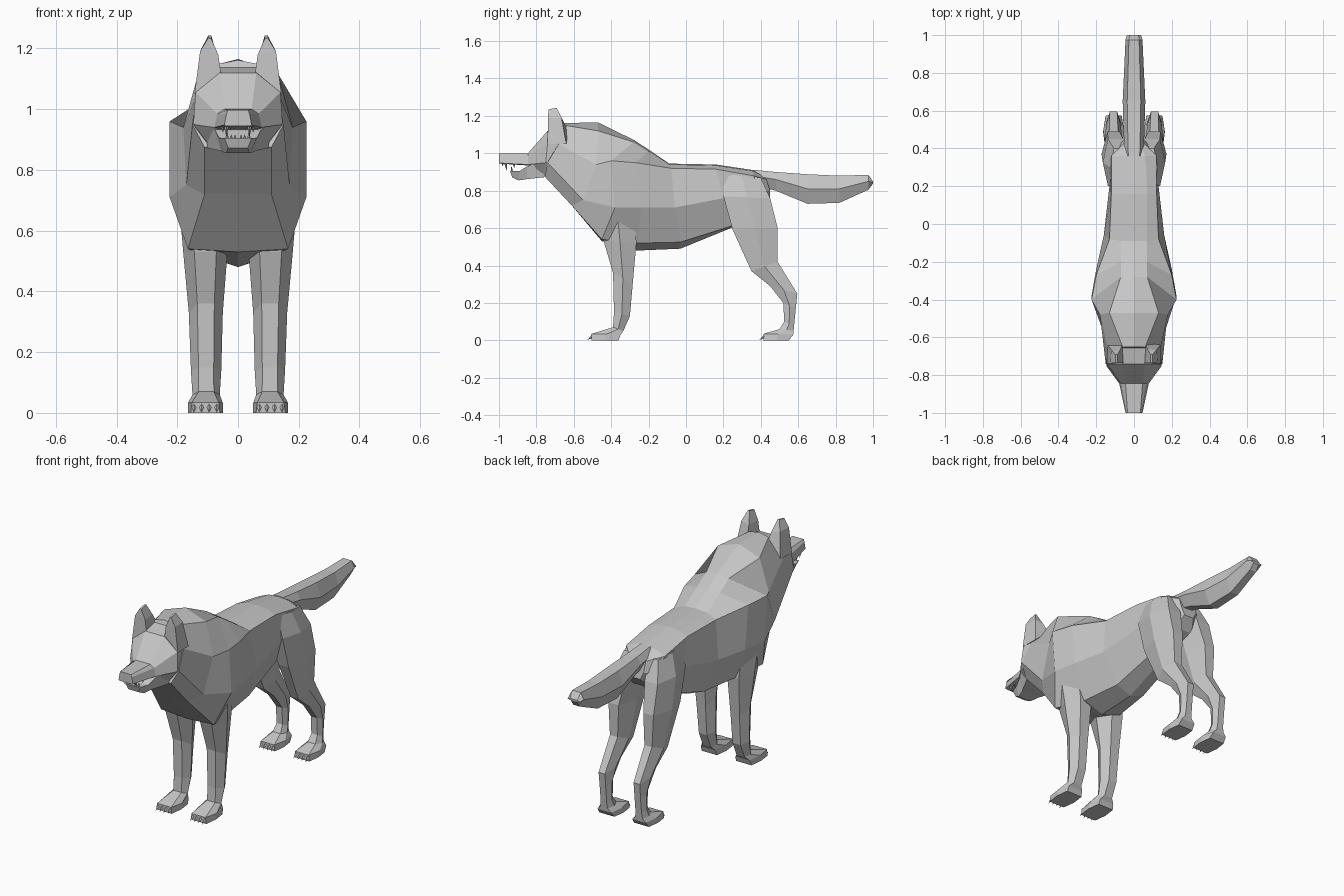
import bpy, bmesh
from mathutils import Vector

fur = bpy.data.materials.new("grey fur")
fur.diffuse_color = (0.57, 0.57, 0.57, 1)


def finish(name, bm, mirror=False):
    bmesh.ops.recalc_face_normals(bm, faces=bm.faces)
    me = bpy.data.meshes.new(name)
    bm.to_mesh(me)
    bm.free()
    me.materials.append(fur)
    ob = bpy.data.objects.new(name, me)
    bpy.context.collection.objects.link(ob)
    if mirror:
        m = ob.modifiers.new("mirror", 'MIRROR')
        m.use_mirror_merge = False
    return ob


def loft(name, rings, mirror=False):
    """Skin closed rings of equal size and cap both ends."""
    bm = bmesh.new()
    vs = [[bm.verts.new(p) for p in r] for r in rings]
    n = len(vs[0])
    for a, b in zip(vs, vs[1:]):
        for i in range(n):
            j = (i + 1) % n
            bm.faces.new((a[i], a[j], b[j], b[i]))
    bm.faces.new(vs[0])
    bm.faces.new(vs[-1])
    return finish(name, bm, mirror)


def full(half, rise=0, drop=0):
    """Complete a right-hand half ring, adding raised top and lowered bottom centre points."""
    t, b = half[0], half[-1]
    left = [(-x, y, z) for x, y, z in reversed(half)]
    return ([(0, t[1], t[2] + rise)] + list(half)
            + [(0, b[1], b[2] - drop)] + left)


def spikes(name, items, mirror=True):
    """Little four-sided claws or teeth: (base centre, tip, radius)."""
    bm = bmesh.new()
    for base, tip, r in items:
        base, tip = Vector(base), Vector(tip)
        d = (tip - base).normalized()
        s = Vector((1, 0, 0))
        u = d.cross(s).normalized()
        q = [bm.verts.new(base + v * r) for v in (s, u, -s, -u)]
        p = bm.verts.new(tip)
        bm.faces.new(q)
        for i in range(4):
            bm.faces.new((q[i], q[(i + 1) % 4], p))
    finish(name, bm, mirror)


# body: half rings of top, upper side, lower side, bottom
body = [
    [(.06, -.65, 1.15), (.135, -.68, 1.05), (.15, -.74, .95), (.11, -.755, .875)],
    [(.13, -.47, 1.12), (.18, -.48, .94), (.17, -.55, .75), (.11, -.61, .72)],
    [(.07, -.28, 1.06), (.225, -.40, .96), (.225, -.38, .71), (.165, -.45, .54)],
    [(.07, -.20, 1.01), (.20, -.27, .95), (.20, -.24, .71), (.12, -.26, .52)],
    [(.07, -.09, .94), (.13, -.08, .92), (.16, -.06, .71), (.09, -.03, .525)],
    [(.07, .16, .935), (.12, .16, .915), (.13, .20, .76), (.07, .24, .61)],
    [(.06, .36, .905), (.12, .36, .88), (.10, .40, .80), (.06, .40, .70)],
    [(.03, .43, .87), (.05, .43, .86), (.05, .45, .80), (.03, .45, .76)],
]
rises = [.012, .045, .012, .01, .005, .005, .005, 0]
drops = [0, 0, .01, .04, .035, .01, 0, 0]
loft("body", [full(h, r, d) for h, r, d in zip(body, rises, drops)])

# head and upper muzzle
head = [
    [(.06, -.64, 1.14), (.13, -.66, 1.05), (.14, -.70, .95), (.10, -.72, .88)],
    [(.06, -.74, 1.12), (.14, -.74, 1.055), (.147, -.75, .95), (.09, -.765, .875)],
    [(.045, -.845, 1.0), (.068, -.845, .985), (.078, -.845, .94), (.06, -.845, .935)],
    [(.034, -1.0, .998), (.038, -1.0, .985), (.045, -1.0, .948), (.04, -1.0, .945)],
]
loft("head", [full(h) for h in head])

# lower jaw
jaw = [
    [(.11, -.76, .96), (.10, -.76, .872)],
    [(.075, -.85, .93), (.055, -.85, .862)],
    [(.062, -.89, .905), (.04, -.895, .855)],
    [(.045, -.94, .905), (.032, -.93, .872)],
]
loft("lower_jaw", [full(h) for h in jaw])

# teeth
upper = [((x, -.985 + abs(x) * .2, .95), (x, -.98, .95 - h), .006)
         for x, h in ((.012, .02), (.024, .02))]
upper += [((.038, -.965, .95), (.038, -.958, .908), .009),
          ((.05, -.92, .945), (.05, -.918, .922), .007)]
spikes("upper_teeth", upper)
lower = [((x, -.93, .9), (x, -.934, .9 + h), .006)
         for x, h in ((.01, .018), (.022, .018), (.036, .035))]
spikes("lower_teeth", lower)

# ears
loft("ear", [
    [(.055, -.735, 1.11), (.143, -.74, 1.05), (.14, -.64, 1.05), (.06, -.63, 1.12)],
    [(.065, -.735, 1.18), (.125, -.738, 1.19), (.12, -.665, 1.19), (.07, -.66, 1.18)],
    [(.088, -.735, 1.232), (.098, -.735, 1.235), (.098, -.692, 1.243), (.088, -.692, 1.243)],
], True)

# tail: y, top z, mid z, bottom z, half width
tail = [(.36, .912, .88, .83, .05), (.48, .90, .86, .80, .055),
        (.65, .888, .81, .73, .06), (.82, .88, .81, .735, .052),
        (.975, .885, .85, .805, .045), (1.0, .85, .845, .838, .038)]
loft("tail", [full([(w * .6, y, a), (w, y, m), (w * .45, y, b)])
              for y, a, m, b, w in tail])


def limb(name, rows):
    """Six-sided leg; rows: front y z, back y z, inner x, outer x, corner inset."""
    rings = []
    for yf, zf, yb, zb, xi, xo, k in rows:
        w, ym, zm = (xo - xi) * k, (yf + yb) / 2, (zf + zb) / 2
        rings.append([(xi + w, yf, zf), (xo - w, yf, zf), (xo, ym, zm),
                      (xo - w, yb, zb), (xi + w, yb, zb), (xi, ym, zm)])
    loft(name, rings, True)


limb("front_leg", [
    (-.47, .76, -.28, .76, .05, .20, .25),
    (-.44, .53, -.265, .52, .035, .18, .25),
    (-.39, .36, -.285, .30, .05, .162, .25),
    (-.385, .15, -.30, .13, .055, .155, .25),
    (-.39, .07, -.335, .05, .06, .15, .22),
    (-.505, .035, -.35, .03, .05, .165, .12),
    (-.505, 0, -.36, 0, .05, .165, .08),
])
limb("hind_leg", [
    (.20, .89, .40, .87, .03, .125, .2),
    (.20, .77, .45, .76, .03, .165, .2),
    (.25, .59, .49, .60, .045, .172, .25),
    (.35, .37, .49, .42, .06, .155, .25),
    (.45, .29, .595, .25, .07, .148, .25),
    (.52, .20, .587, .17, .075, .142, .22),
    (.525, .10, .578, .08, .075, .142, .22),
    (.50, .06, .575, .05, .07, .148, .2),
    (.415, .035, .573, .03, .052, .163, .12),
    (.415, 0, .55, 0, .052, .163, .08),
])

# claws
for name, y in (("front_claws", -.5), ("hind_claws", .42)):
    spikes(name, [((x, y, .022), (x, y - .027, .002), .009)
                  for x in (.07, .095, .12, .145)])
